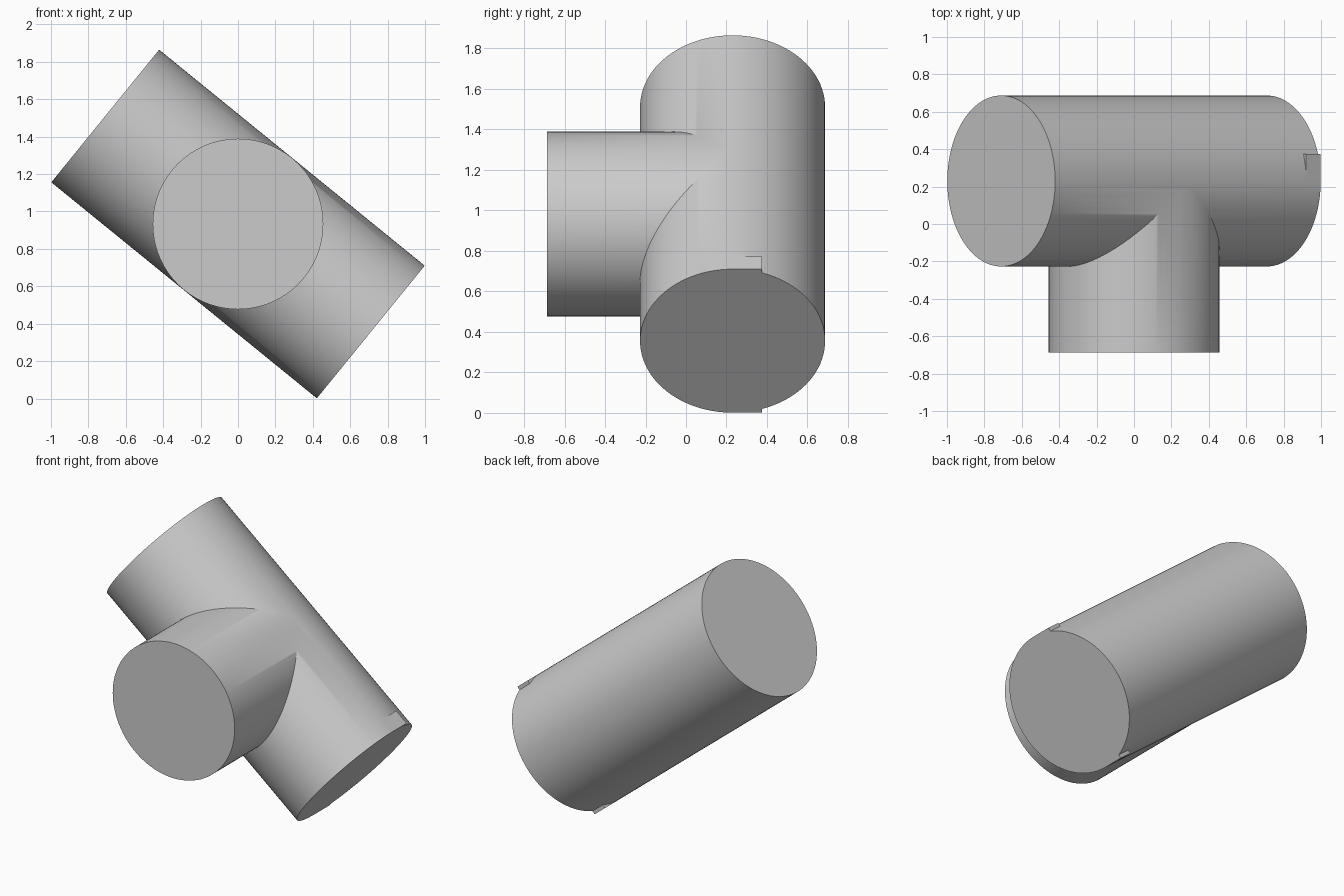
import bpy
import math
from mathutils import Matrix, Vector

cube = bpy.data.objects.get("Cube")
if cube:
    bpy.data.objects.remove(cube, do_unlink=True)

RADIUS, HALF_LENGTH = 0.457, 0.915
TILT = math.atan2(1.155, 1.42)
CENTRE = Vector((0, 0.23, 0.933))
FRAME = Matrix.Translation(CENTRE) @ Matrix.Rotation(TILT, 4, "Y")

grey = bpy.data.materials.new("light grey")
grey.use_nodes = True
colour = (0.6, 0.6, 0.6, 1)
grey.diffuse_color = colour
grey.node_tree.nodes["Principled BSDF"].inputs["Base Color"].default_value = colour


def finish(name, matrix):
    """Name the new primitive, bake its placement and colour it."""
    obj = bpy.context.object
    obj.name = name
    obj.data.transform(matrix)
    obj.data.materials.append(grey)
    return obj


def cylinder(name, radius, depth, matrix):
    bpy.ops.mesh.primitive_cylinder_add(vertices=96, radius=radius, depth=depth)
    return finish(name, matrix)


# Tilted main pipe
main_pipe = cylinder("main_pipe", RADIUS, 2 * HALF_LENGTH,
                     FRAME @ Matrix.Rotation(math.pi / 2, 4, "Y"))

# Front branch, ending on the main pipe's axis
branch_length = 0.917
branch = cylinder("branch_pipe", RADIUS - 0.001, branch_length,
                  Matrix.Translation(CENTRE - Vector((0, branch_length / 2, 0)))
                  @ Matrix.Rotation(math.pi / 2, 4, "X"))

# Join the pipes into one tee
union = main_pipe.modifiers.new("join_branch", "BOOLEAN")
union.operation = "UNION"
union.solver = "EXACT"
union.object = branch
bpy.ops.object.select_all(action="DESELECT")
main_pipe.select_set(True)
bpy.context.view_layer.objects.active = main_pipe
bpy.ops.object.modifier_apply(modifier=union.name)
bpy.data.objects.remove(branch, do_unlink=True)
bpy.ops.object.shade_smooth_by_angle(angle=math.radians(30))

# Small flat tabs at the top and bottom of the lower end
TAB = Vector((0.1, 0.145, 0.05))
for side, label in ((1, "upper"), (-1, "lower")):
    bpy.ops.mesh.primitive_cube_add(size=1)
    place = Vector((HALF_LENGTH - TAB.x / 2, TAB.y / 2,
                    side * (RADIUS - TAB.z / 2)))
    finish(label + "_end_tab",
           FRAME @ Matrix.Translation(place) @ Matrix.Diagonal(TAB).to_4x4())
